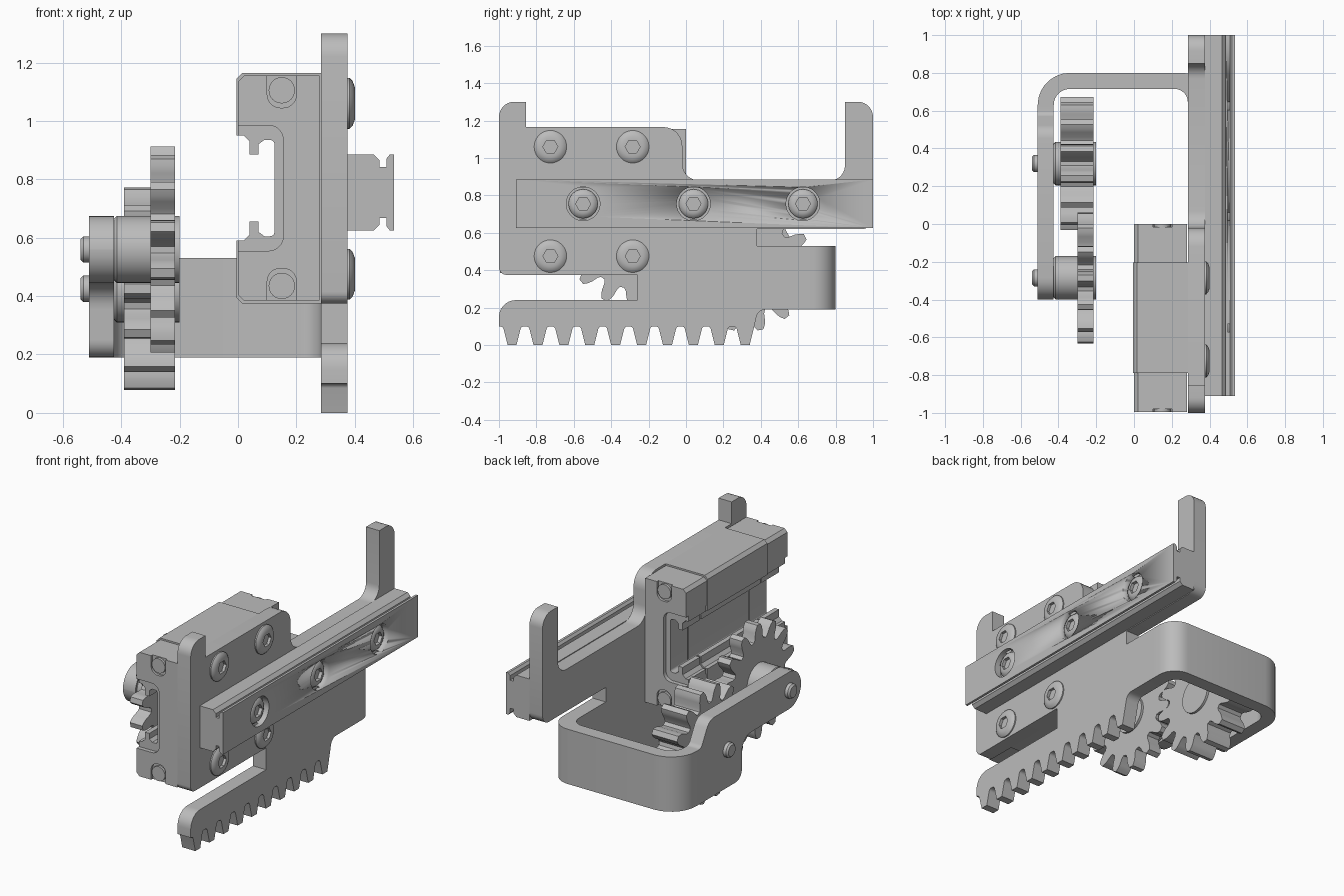
import bpy, bmesh
from math import pi, cos, sin, tan, atan2
from mathutils import Vector

cube = bpy.data.objects.get("Cube")
if cube:
    bpy.data.objects.remove(cube, do_unlink=True)

grey = bpy.data.materials.new("machined_grey")
grey.use_nodes = True
COLOUR = (0.5, 0.5, 0.5, 1)
grey.diffuse_color = COLOUR
grey.node_tree.nodes["Principled BSDF"].inputs["Base Color"].default_value = COLOUR


def finish(name, bm):
    bmesh.ops.recalc_face_normals(bm, faces=bm.faces)
    mesh = bpy.data.meshes.new(name)
    bm.to_mesh(mesh)
    bm.free()
    mesh.materials.append(grey)
    ob = bpy.data.objects.new(name, mesh)
    bpy.context.collection.objects.link(ob)
    bpy.ops.object.select_all(action='DESELECT')
    ob.select_set(True)
    bpy.context.view_layer.objects.active = ob
    bpy.ops.object.shade_smooth_by_angle(angle=0.5)
    return ob


def rounded(points, steps=7):
    """Outline from (u, v) or (u, v, fillet radius) corners."""
    out = []
    for i, p in enumerate(points):
        c = Vector(p[:2])
        if len(p) < 3:
            out.append(c)
            continue
        a = (Vector(points[i - 1][:2]) - c).normalized()
        b = (Vector(points[(i + 1) % len(points)][:2]) - c).normalized()
        half = a.angle(b) / 2
        mid = c + (a + b).normalized() * p[2] / sin(half)
        t = p[2] / tan(half)
        s, e = c + a * t - mid, c + b * t - mid
        a0 = atan2(s.y, s.x)
        turn = (atan2(e.y, e.x) - a0 + pi) % (2 * pi) - pi
        for k in range(steps + 1):
            w = a0 + turn * k / steps
            out.append(mid + Vector((cos(w), sin(w))) * p[2])
    return [p for i, p in enumerate(out) if (p - out[i - 1]).length > 1e-5]


def prism(name, points, axis, lo, hi):
    """Extrude an outline along an axis from lo to hi."""
    place = {'x': lambda p: (lo, p[0], p[1]),
             'y': lambda p: (p[0], lo, p[1]),
             'z': lambda p: (p[0], p[1], lo)}[axis]
    bm = bmesh.new()
    face = bm.faces.new([bm.verts.new(place(p)) for p in rounded(points)])
    res = bmesh.ops.extrude_face_region(bm, geom=[face])
    verts = [g for g in res["geom"] if isinstance(g, bmesh.types.BMVert)]
    shift = Vector([hi - lo if a == axis else 0 for a in 'xyz'])
    bmesh.ops.translate(bm, verts=verts, vec=shift)
    return finish(name, bm)


def lathe_x(name, y, z, rings, seg=36):
    """Turned part along x; rings are (x, radius, is_hexagon)."""
    bm = bmesh.new()
    loops = []
    for x, r, hexed in rings:
        loop = []
        for k in range(seg):
            w = 2 * pi * k / seg
            q = r * cos(pi / 6) / cos(w % (pi / 3) - pi / 6) if hexed else r
            loop.append(bm.verts.new((x, y + q * cos(w), z + q * sin(w))))
        loops.append(loop)
    for a, b in zip(loops, loops[1:]):
        for k in range(seg):
            n = (k + 1) % seg
            bm.faces.new((a[k], a[n], b[n], b[k]))
    bm.faces.new(loops[0])
    bm.faces.new(loops[-1])
    return finish(name, bm)


def screw(name, x, y, z, r, h):
    lathe_x(name, y, z, [(x, r, 0), (x + h * .3, r, 0), (x + h * .7, r * .88, 0), (x + h, r * .65, 0),
                         (x + h, .04, 1), (x + h * .3, .04, 1)])


# Main plate with rack teeth, towers and bracket tongue
rack = [(-1, .24, .09), (-1, .1)]
for k in range(10):
    c = -.93 + .1385 * k
    rack += [(c - .049, .1, .02), (c - .024, 0), (c + .024, 0), (c + .049, .1, .02)]
rack[-1] = (.365, .1)
prism("rack_plate", rack + [
    (.385, .19, .05), (.62, .19), (.62, .53), (.38, .53), (.38, .62), (1, .62, .06),
    (1, 1.3, .08), (.85, 1.3), (.85, .88, .08), (-.02, .88, .09), (-.02, 1.165, .1),
    (-.855, 1.165), (-.855, 1.3), (-1, 1.3, .08), (-1, .375, .04), (-.26, .375), (-.26, .24)],
    'x', .285, .375)

# Bent bracket and gear arm
prism("bent_bracket", [
    (.375, .62), (.375, .8, .12), (-.51, .8, .17), (-.51, .62),
    (-.425, .62), (-.425, .715, .085), (.285, .715, .07), (.285, .62)], 'z', .19, .53)
prism("gear_arm", [
    (.62, .19), (.62, .53), (.58, .53, .035), (.5, .675, .08), (-.4, .675, .1149),
    (-.4, .445, .1149), (.18, .445, .09), (.18, .19, .06)], 'x', -.51, -.425)

# Meshing spur gears with hubs and pins
TEETH = 14
TOOTH = [(-.40, .258), (-.31, .275), (-.25, .31), (-.19, .332), (-.10, .353)]


def gear(name, y, z, phase, lo, hi):
    outline = []
    for k in range(TEETH):
        for f, r in TOOTH + [(-f, r) for f, r in reversed(TOOTH)]:
            w = phase + (k + f) * 2 * pi / TEETH
            outline.append((y + r * cos(w), z + r * sin(w)))
    prism(name, outline, 'x', lo, hi)
    lathe_x(name + "_hub", y, z, [(-.425, .105, 0), (-.415, .115, 0), (lo, .115, 0)])
    lathe_x(name + "_collar", y, z, [(hi, .115, 0), (-.2, .115, 0)])
    lathe_x(name + "_pin", y, z, [(-.51, .045, 0), (-.53, .045, 0), (-.54, .035, 0)])


gear("wide_gear", .32, .425, 0, -.39, -.215)
gear("narrow_gear", -.285, .56, -.219, -.3, -.215)

# Carriage: C-shaped body with sealing lips, mirrored about its mid height
MID = .77


def mirrored(half):
    return half + [(p[0], 2 * MID - p[1], *p[2:]) for p in reversed(half)]


prism("carriage_body", mirrored([
    (.285, 1.165), (.015, 1.165), (-.005, 1.145), (-.005, .95), (.02, .95), (.04, .93),
    (.04, .885), (.07, .885), (.07, .92), (.09, .935), (.125, .935, .015)]), 'y', -.79, -.205)
cavity = [(0, .985), (.155, .985, .05)]
plain = mirrored([(.28, 1.155), (.02, 1.155), (0, 1.135)] + cavity)
slotted = mirrored([(.28, 1.155), (.2, 1.155), (.2, 1.045, .045), (.1, 1.045, .045),
                    (.1, 1.155), (.02, 1.155), (0, 1.135)] + cavity)
lips = mirrored([(.16, .99), (0, .99), (0, .95), (.02, .95), (.04, .93), (.04, .885),
                 (.07, .885), (.07, .92), (.09, .935), (.125, .935, .015)])
for end, lo, hi, face in (("front", -.98, -.79, -.995), ("back", -.205, -.015, 0)):
    outer = lo if end == "front" else hi
    prism(end + "_end_cap", plain, 'y', lo, hi)
    prism(end + "_cap_face", slotted, 'y', outer, face)
    prism(end + "_seal", lips, 'y', lo + .01, hi - .01)
    for z in (.435, 1.105):
        ring = [(.15 + .045 * cos(k * pi / 12), z + .045 * sin(k * pi / 12)) for k in range(24)]
        prism(end + "_cap_screw", ring, 'y', outer, face)

# Guide rail with side grooves and counterbored screws
RAIL_Z = .755
half = [(.375, .885), (.465, .885), (.485, .865), (.485, .842), (.508, .842), (.508, .87),
        (.52, .885), (.535, .885)]
rail = prism("guide_rail", half + [(x, 2 * RAIL_Z - z) for x, z in reversed(half)], 'y', -.91, 1)
for y in (-.55, .04, .625):
    cutter = lathe_x("bore_cutter", y, RAIL_Z, [(.495, .09, 0), (.6, .09, 0)])
    cutter.hide_render = True
    mod = rail.modifiers.new("counterbore", 'BOOLEAN')
    mod.operation = 'DIFFERENCE'
    mod.object = cutter
    bpy.context.view_layer.objects.active = rail
    bpy.ops.object.modifier_apply(modifier=mod.name)
    bpy.data.objects.remove(cutter, do_unlink=True)
    screw("rail_screw", .495, y, RAIL_Z, .078, .03)

# Button-head screws fixing the plate to the carriage
for y in (-.725, -.285):
    for z in (.475, 1.06):
        screw("plate_screw", .375, y, z, .087, .025)
